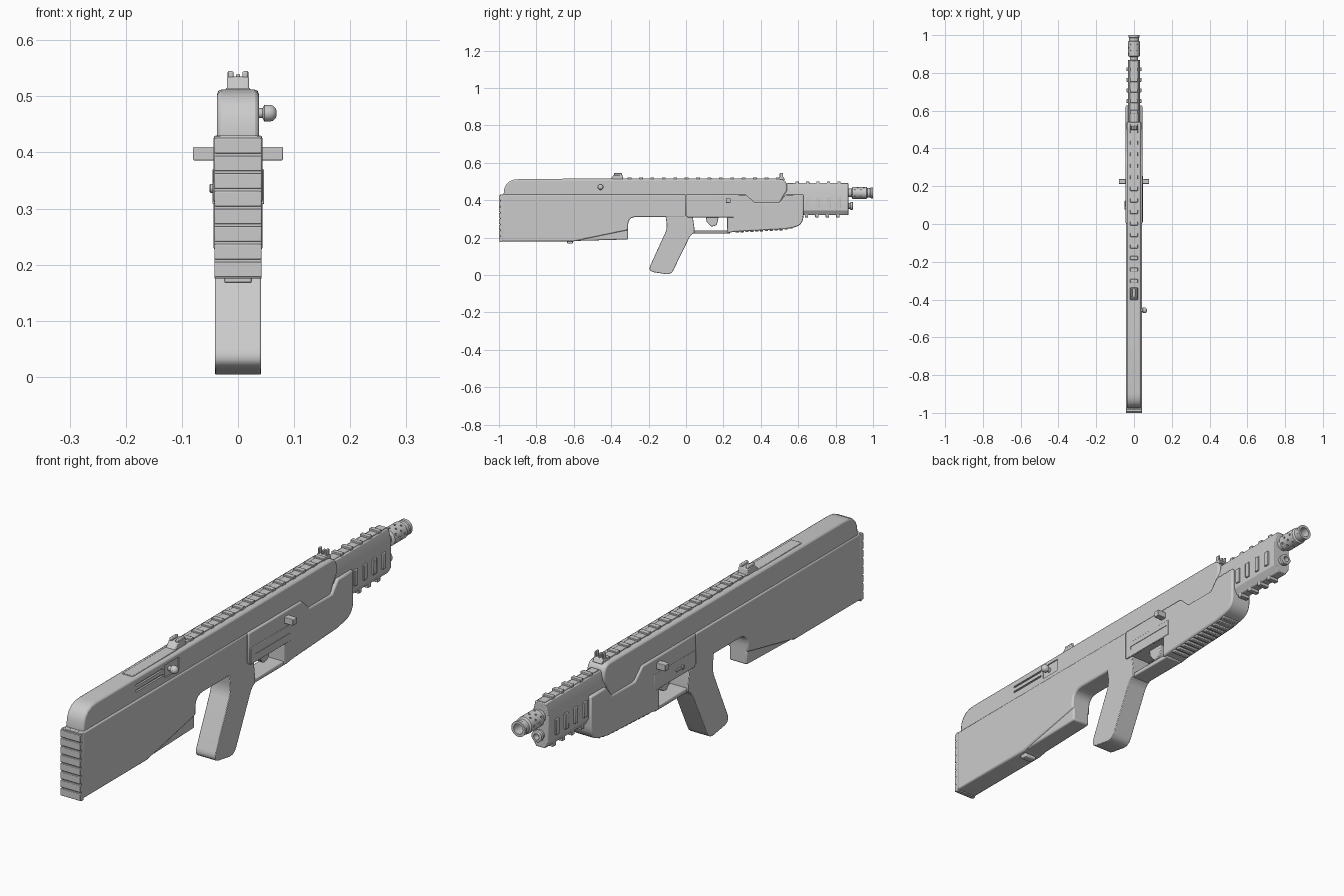
import bpy, bmesh, math
from mathutils import Vector, Matrix


def finish(name, bm, bevel=0.0):
    bmesh.ops.recalc_face_normals(bm, faces=bm.faces)
    me = bpy.data.meshes.new(name)
    bm.to_mesh(me)
    bm.free()
    ob = bpy.data.objects.new(name, me)
    bpy.context.collection.objects.link(ob)
    if bevel:
        m = ob.modifiers.new("bevel", 'BEVEL')
        m.width, m.segments, m.limit_method = bevel, 2, 'ANGLE'
        m.angle_limit = math.radians(35)
    return ob


def rounded(pts):
    # points are (u, v) or (u, v, corner radius)
    out = []
    for i, p in enumerate(pts):
        c = Vector(p[:2])
        if len(p) == 2:
            out.append(c)
            continue
        a = c + (Vector(pts[i - 1][:2]) - c).normalized() * p[2]
        b = c + (Vector(pts[(i + 1) % len(pts)][:2]) - c).normalized() * p[2]
        for k in range(6):
            t = k / 5
            out.append(a * (1 - t) ** 2 + c * 2 * t * (1 - t) + b * t * t)
    return out


def prism(name, pts, lo, hi, bevel=0.0, axis='x'):
    # profile is (y, z) swept along x, or (x, z) swept along y
    bm = bmesh.new()
    put = (lambda p, d: (d, p.x, p.y)) if axis == 'x' else (lambda p, d: (p.x, d, p.y))
    pts = rounded(pts)
    a = [bm.verts.new(put(p, lo)) for p in pts]
    b = [bm.verts.new(put(p, hi)) for p in pts]
    bm.faces.new(a)
    bm.faces.new(b[::-1])
    for i in range(len(pts)):
        j = (i + 1) % len(pts)
        bm.faces.new((a[i], a[j], b[j], b[i]))
    return finish(name, bm, bevel)


def boxes(name, spans, bevel=0.0):
    # each span is (x0, x1, y0, y1, z0, z1)
    bm = bmesh.new()
    for s in spans:
        size = (s[1] - s[0], s[3] - s[2], s[5] - s[4], 1)
        mid = Vector((s[0] + s[1], s[2] + s[3], s[4] + s[5])) / 2
        bmesh.ops.create_cube(bm, size=1, matrix=Matrix.Translation(mid) @ Matrix.Diagonal(size))
    return finish(name, bm, bevel)


def lathe(name, prof, origin, axis, seg=32):
    # profile is (radius, distance along axis)
    bm = bmesh.new()
    rot = Vector((0, 0, 1)).rotation_difference(Vector(axis)).to_matrix()
    rings = []
    for r, d in prof:
        rings.append([bm.verts.new(Vector(origin) + rot @ Vector((
            r * math.cos(2 * math.pi * k / seg), r * math.sin(2 * math.pi * k / seg), d)))
            for k in range(seg)])
    for p, q in zip(rings, rings[1:]):
        for k in range(seg):
            n = (k + 1) % seg
            bm.faces.new((p[k], p[n], q[n], q[k]))
    bm.faces.new(rings[0])
    bm.faces.new(rings[-1])
    return finish(name, bm)


def cut(ob, cutter):
    m = ob.modifiers.new("cut", 'BOOLEAN')
    m.operation, m.object, m.solver = 'DIFFERENCE', cutter, 'EXACT'
    cutter.hide_render = True
    cutter.hide_set(True)


# rear stock with sloping underside, and narrower wedge below it
prism("stock", [(-0.985, 0.18), (-0.60, 0.18), (-0.31, 0.24), (-0.31, 0.31, 0.045), (0.0, 0.31),
                (0.0, 0.43), (-0.985, 0.43)], -0.042, 0.042, 0.006)
prism("stock_wedge", [(-0.63, 0.181), (-0.31, 0.19), (-0.31, 0.26), (-0.63, 0.21)], -0.037, 0.037, 0.006)
boxes("stock_latch", [(-0.025, 0.025, -0.635, -0.605, 0.167, 0.19)], 0.004)

# ribbed butt pad
boxes("butt_pad", [(-0.042, 0.042, -0.994, -0.98, 0.175, 0.43)]
      + [(-0.042, 0.042, -1.0, -0.99, 0.178 + i * 0.0315, 0.205 + i * 0.0315) for i in range(8)], 0.002)

# upper receiver with rounded rear and a drop-down tab at the front
upper = prism("upper_receiver", [(-0.975, 0.42), (-0.975, 0.512, 0.08), (0.54, 0.512, 0.04), (0.54, 0.45),
                                 (0.52, 0.42), (0.50, 0.38), (0.36, 0.38), (0.32, 0.42)], -0.037, 0.037, 0.007)
cut(upper, boxes("receiver_slot_cutter", [(0.030, 0.05, -0.66, -0.50, z, z + 0.007) for z in (0.459, 0.48)]
                 + [(0.033, 0.05, -0.49, -0.405, 0.446, 0.494)]))
boxes("receiver_top_panel", [(-0.022, 0.022, -0.66, -0.39, 0.505, 0.515)], 0.002)

# bolt knob on the right side
lathe("bolt_knob", [(0.009, 0), (0.009, 0.012), (0.015, 0.015), (0.015, 0.024), (0.0135, 0.03),
                    (0.009, 0.035), (0.003, 0.037)], (0.032, -0.457, 0.47), (1, 0, 0), 24)

# front body with notch for the tab
prism("front_body", [(0.0, 0.43), (0.32, 0.43), (0.365, 0.387), (0.50, 0.387), (0.535, 0.43), (0.628, 0.43),
                     (0.628, 0.265, 0.05), (0.53, 0.245), (0.27, 0.232), (0.22, 0.225), (0.22, 0.31), (0.0, 0.31)],
      -0.044, 0.044, 0.006)
prism("front_body_core", [(0.30, 0.42), (0.60, 0.42), (0.60, 0.28), (0.30, 0.26)], -0.03, 0.03)

# ribs beneath the front body
boxes("foregrip_ribs", [(-0.036, 0.036, 0.265 + i * 0.026, 0.283 + i * 0.026,
                         0.226 + i * 0.0014 + max(0, i - 9) * 0.003, 0.255 + i * 0.0014) for i in range(12)], 0.003)

# pistol grip
prism("pistol_grip", [(-0.11, 0.32), (-0.10, 0.25, 0.03), (-0.205, 0.02, 0.035), (-0.08, 0.0, 0.03),
                      (0.025, 0.215, 0.02), (0.045, 0.225), (0.045, 0.25), (0.035, 0.32)], -0.041, 0.041, 0.01)
# trigger guard and trigger
boxes("trigger_guard", [(-0.036, 0.036, 0.02, 0.235, 0.221, 0.238)], 0.004)
prism("trigger", [(0.105, 0.315), (0.175, 0.315), (0.165, 0.265, 0.015), (0.135, 0.258), (0.11, 0.285)],
      -0.014, 0.014, 0.003)

# side plates with slot rails, crossbar and left buttons
side = boxes("side_plate", [(0.04, 0.0465, 0.01, 0.255, 0.308, 0.37)], 0.002)
cut(side, boxes("side_slot_cutter", [(0.0445, 0.06, 0.035, 0.245, 0.338, 0.35)]))
boxes("left_side_plate", [(-0.0455, -0.04, 0.01, 0.255, 0.308, 0.37)], 0.002)
boxes("crossbar", [(-0.08, 0.08, 0.213, 0.238, 0.386, 0.41)], 0.002)
lathe("left_button", [(0.008, 0), (0.008, 0.011), (0.006, 0.013)], (-0.038, 0.085, 0.336), (-1, 0, 0), 20)
boxes("left_lever", [(-0.049, -0.042, 0.09, 0.125, 0.332, 0.341)], 0.002)

# barrel shroud, octagonal
prism("barrel_shroud", [(-0.018, 0.32), (0.018, 0.32), (0.033, 0.345), (0.033, 0.445), (0.022, 0.49),
                        (-0.022, 0.49), (-0.033, 0.445), (-0.033, 0.345)], 0.52, 0.868, 0.003, 'y')
ribs = [0.585 + i * 0.056 for i in range(5)]
boxes("shroud_top_ribs", [(-0.02, 0.02, y, y + 0.018, 0.485, 0.5) for y in ribs]
      + [(-0.016, 0.016, 0.54, 0.865, 0.485, 0.493)], 0.002)
boxes("shroud_bottom_ribs", [(-0.02, 0.02, y + 0.05, y + 0.068, 0.308, 0.33) for y in ribs[:4]], 0.002)
boxes("shroud_side_ribs", [(s * 0.034 - 0.005, s * 0.034 + 0.005, y, y + 0.02, 0.36, 0.42)
                           for y in ribs for s in (-1, 1)], 0.002)

# muzzle with vent holes
muzzle = lathe("muzzle", [(0.022, 0.0), (0.022, 0.025), (0.032, 0.03), (0.032, 0.105), (0.026, 0.11), (0.026, 0.125),
                          (0.029, 0.128), (0.029, 0.14), (0.019, 0.14), (0.019, 0.06)], (0, 0.86, 0.439), (0, 1, 0))
bm = bmesh.new()
for row in range(4):
    for k in range(6):
        a = (k + row % 2 * 0.5) * math.pi / 3
        m = (Matrix.Translation((0, 0.902 + row * 0.016, 0.439)) @ Matrix.Rotation(a, 4, 'Y')
             @ Matrix.Translation((0, 0, 0.032)))
        bmesh.ops.create_cone(bm, cap_ends=True, segments=8, radius1=0.004, radius2=0.004, depth=0.01, matrix=m)
cut(muzzle, finish("vent_hole_cutter", bm))
# lower tube
lathe("lower_tube", [(0.017, 0), (0.017, 0.022), (0.021, 0.024), (0.021, 0.036), (0.018, 0.038), (0.011, 0.038),
                     (0.011, 0.015)], (0, 0.855, 0.369), (0, 1, 0))

# top rail
boxes("top_rail", [(-0.017, 0.017, -0.34, 0.525, 0.505, 0.515)]
      + [(-0.02, 0.02, -0.312 + i * 0.061, -0.292 + i * 0.061, 0.51, 0.521) for i in range(14)], 0.0015)

# rear and front sights
prism("rear_sight_base", [(-0.41, 0.508), (-0.335, 0.508), (-0.34, 0.535), (-0.385, 0.535)], -0.02, 0.02, 0.003)
boxes("rear_sight_posts", [(s * 0.013 - 0.005, s * 0.013 + 0.005, -0.385, -0.343, 0.53, 0.545) for s in (-1, 1)], 0.003)
prism("front_sight_base", [(0.49, 0.508), (0.53, 0.508), (0.52, 0.525), (0.5, 0.525)], -0.02, 0.02, 0.002)
boxes("front_sight_posts", [(x - 0.0035, x + 0.0035, 0.501, 0.519, 0.52, h)
                            for x, h in ((-0.015, 0.545), (0, 0.54), (0.015, 0.545))], 0.002)

# smooth shading with sharp edges kept
for ob in bpy.data.objects:
    ob.select_set(not ob.hide_render)
bpy.context.view_layer.objects.active = upper
bpy.ops.object.shade_smooth_by_angle(angle=math.radians(30))
